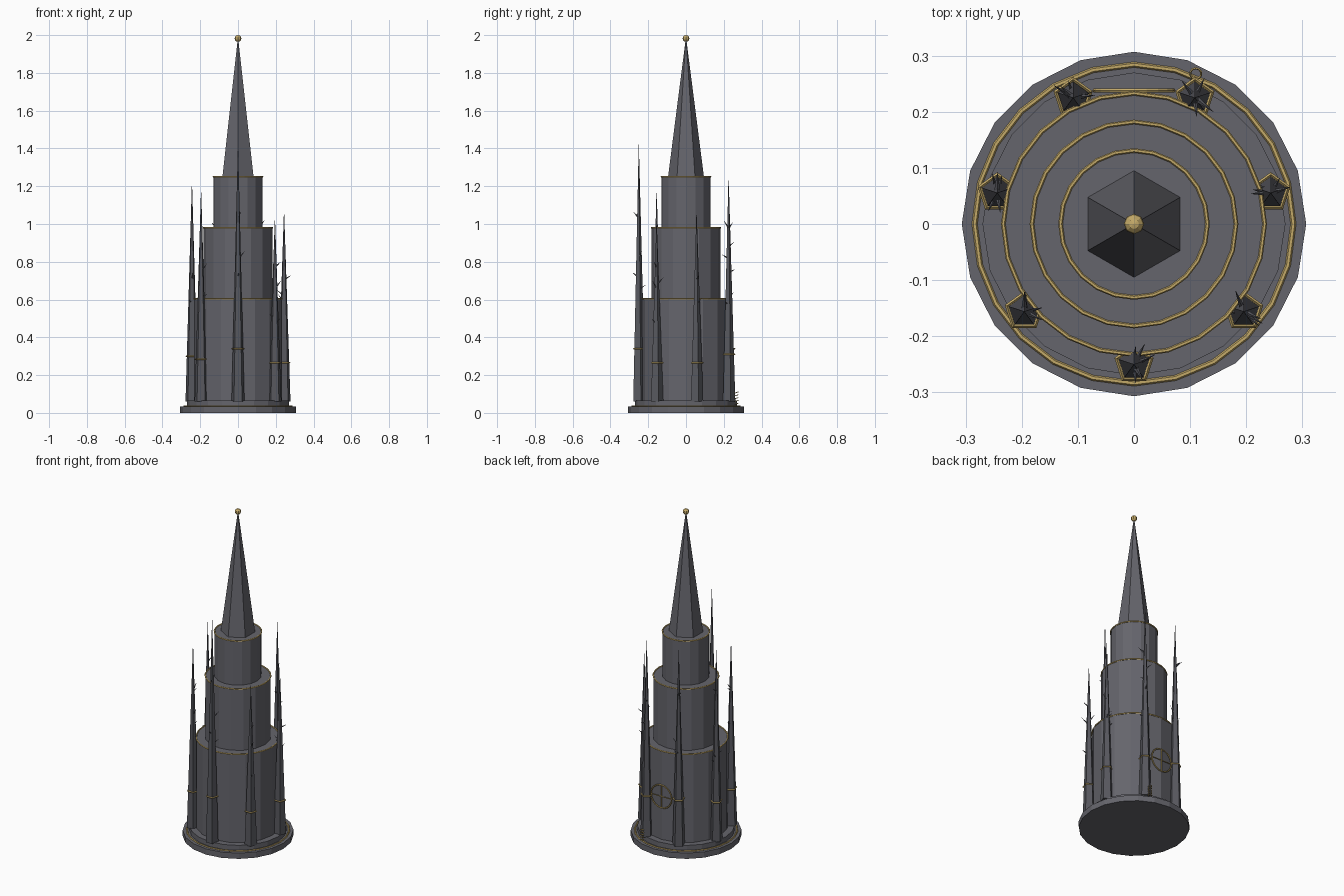
import bpy, bmesh, math, random
from mathutils import Vector, Matrix

if "Cube" in bpy.data.objects:
    bpy.data.objects.remove(bpy.data.objects["Cube"])

random.seed(4)

def material(name, rgb):
    m = bpy.data.materials.new(name)
    m.diffuse_color = (*rgb, 1)
    m.use_nodes = True
    m.node_tree.nodes["Principled BSDF"].inputs["Base Color"].default_value = m.diffuse_color
    return m

STONE = material("grey stone", (0.13, 0.13, 0.15))
DARK = material("dark stone", (0.095, 0.097, 0.112))
GOLD = material("gold", (0.55, 0.40, 0.14))

def make(name, bm, mat):
    me = bpy.data.meshes.new(name)
    bm.to_mesh(me)
    bm.free()
    me.materials.append(mat)
    ob = bpy.data.objects.new(name, me)
    bpy.context.collection.objects.link(ob)
    return ob

def add_cone(bm, n, r1, r2, start, end):
    """Cone or cylinder between two points, first corner towards +y."""
    a, b = Vector(start), Vector(end)
    d = b - a
    rot = d.to_track_quat('Z', 'Y').to_matrix().to_4x4() if d.xy.length > 1e-6 else Matrix()
    bmesh.ops.create_cone(bm, cap_ends=True, segments=n, radius1=r1, radius2=r2,
                          depth=d.length, matrix=Matrix.Translation((a + b) / 2) @ rot)

def add_ring(bm, R, r, n, m, matrix):
    """Torus of n by m faces."""
    g = []
    for i in range(n):
        t = math.tau * i / n + math.pi / 2
        g.append([bm.verts.new(matrix @ Vector((
            (R + r * math.cos(math.tau * j / m)) * math.cos(t),
            (R + r * math.cos(math.tau * j / m)) * math.sin(t),
            r * math.sin(math.tau * j / m)))) for j in range(m)])
    for i in range(n):
        for j in range(m):
            k, l = (i + 1) % n, (j + 1) % m
            bm.faces.new((g[i][j], g[k][j], g[k][l], g[i][l]))

def cylinder(name, n, r1, r2, z1, z2, mat):
    bm = bmesh.new()
    add_cone(bm, n, r1, r2, (0, 0, z1), (0, 0, z2))
    return make(name, bm, mat)

def ring(name, R, r, z, n=24):
    bm = bmesh.new()
    add_ring(bm, R, r, n, 6, Matrix.Translation((0, 0, z)))
    return make(name, bm, GOLD)

# stepped base, three tiers and the spire
cylinder("base_plinth", 20, 0.307, 0.307, 0, 0.035, STONE)
cylinder("base_step", 20, 0.27, 0.27, 0.035, 0.065, STONE)
cylinder("lower_tier", 16, 0.234, 0.234, 0.065, 0.605, STONE)
cylinder("middle_tier", 16, 0.183, 0.183, 0.605, 0.98, STONE)
cylinder("upper_tier", 16, 0.131, 0.131, 0.98, 1.25, STONE)
cylinder("spire", 6, 0.095, 0.002, 1.25, 1.975, STONE)

# gold trim bands
ring("base_band", 0.284, 0.005, 0.036)
ring("lower_band", 0.233, 0.004, 0.605)
ring("middle_band", 0.182, 0.004, 0.98)
ring("upper_band", 0.131, 0.004, 1.25)

# gold ball on the tip
bm = bmesh.new()
bmesh.ops.create_uvsphere(bm, u_segments=8, v_segments=6, radius=0.018,
                          matrix=Matrix.Translation((0, 0, 1.982)))
make("finial_ball", bm, GOLD)

# seven thorny pinnacles around the tower, counter-clockwise from the front
tips = [1.42, 1.03, 1.07, 1.25, 1.25, 1.22, 1.18]
collars = [0.34, 0.265, 0.265, 0.31, 0.34, 0.30, 0.285]
for k in range(7):
    a = -math.pi / 2 + math.tau * k / 7
    c = Vector((0.25 * math.cos(a), 0.25 * math.sin(a), 0))
    bm = bmesh.new()
    add_cone(bm, 5, 0.036, 0.0005, c + Vector((0, 0, 0.06)), c + Vector((0, 0, tips[k])))
    make(f"pinnacle_{k + 1}", bm, DARK)
    # thorns pointing outward and up
    bm = bmesh.new()
    for i in range(5):
        t = random.uniform(0, math.tau)
        z = tips[k] * random.uniform(0.42, 0.8)
        d = Vector((math.cos(t), math.sin(t), random.uniform(0.4, 1.2)))
        p = c + Vector((0, 0, z))
        add_cone(bm, 4, 0.006, 0.0003, p, p + d * random.uniform(0.03, 0.042))
    make(f"thorns_{k + 1}", bm, DARK)
    # gold collar
    bm = bmesh.new()
    add_ring(bm, 0.0325, 0.0042, 5, 4, Matrix.Translation(c + Vector((0, 0, collars[k]))))
    make(f"pinnacle_collar_{k + 1}", bm, GOLD)

# round wheel window on the back
bm = bmesh.new()
centre = Vector((0, 0.238, 0.33))
add_ring(bm, 0.07, 0.004, 20, 6, Matrix.Translation(centre) @ Matrix.Rotation(math.pi / 2, 4, 'X'))
for d in (Vector((0.07, 0, 0)), Vector((0, 0, 0.07))):
    add_cone(bm, 6, 0.003, 0.003, centre - d, centre + d)
make("wheel_window", bm, GOLD)

# small coil beside the back right pinnacle
bm = bmesh.new()
for i in range(5):
    add_ring(bm, 0.010, 0.002, 10, 4, Matrix.Translation((0.11, 0.268, 0.048 + 0.015 * i))
             @ Matrix.Rotation(0.3, 4, 'X'))
make("small_coil", bm, GOLD)
